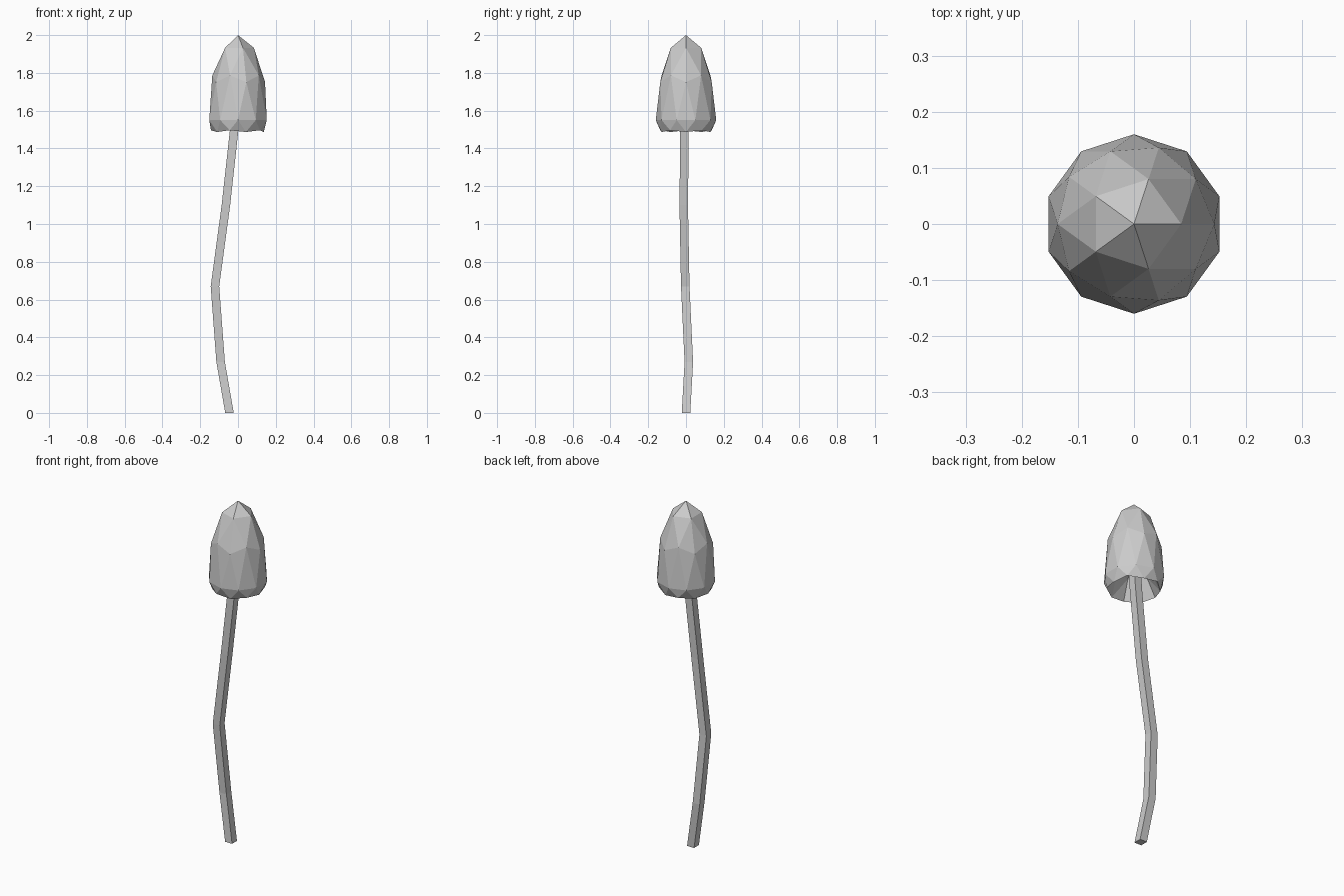
import bpy
import bmesh

cube = bpy.data.objects.get("Cube")
if cube:
    bpy.data.objects.remove(cube, do_unlink=True)

grey = bpy.data.materials.new("plain_grey")
grey.use_nodes = True
colour = (0.6, 0.6, 0.6, 1)
grey.diffuse_color = colour
grey.node_tree.nodes["Principled BSDF"].inputs["Base Color"].default_value = colour


def add_object(name, bm):
    bmesh.ops.recalc_face_normals(bm, faces=bm.faces)
    mesh = bpy.data.meshes.new(name)
    bm.to_mesh(mesh)
    bm.free()
    mesh.materials.append(grey)
    obj = bpy.data.objects.new(name, mesh)
    bpy.context.collection.objects.link(obj)
    return obj


# Cap: faceted sphere, stretched above, flattened below and hollowed underneath
RADIUS, RIM_Z = 0.16, 1.55
bm = bmesh.new()
bmesh.ops.create_icosphere(bm, subdivisions=2, radius=1)
for v in bm.verts:
    h = v.co.z
    v.co.x *= RADIUS
    v.co.y *= RADIUS
    if h > -0.01:
        v.co.z = RIM_Z + 0.45 * h
    elif h > -0.6:
        v.co.z = RIM_Z + 0.12 * h
    else:
        v.co.z = 1.6 if h > -0.95 else 1.66
add_object("cap", bm)

# Stem: square section following a gently bent path
path = [(-0.045, 0, 0), (-0.092, 0.015, 0.27), (-0.122, -0.004, 0.67),
        (-0.064, -0.012, 1.1), (-0.02, -0.008, 1.5), (-0.008, -0.004, 1.62)]
HALF = 0.0225
bm = bmesh.new()
rings = [[bm.verts.new((x + sx * HALF, y + sy * HALF, z))
          for sx, sy in ((-1, -1), (1, -1), (1, 1), (-1, 1))]
         for x, y, z in path]
for low, high in zip(rings, rings[1:]):
    for i in range(4):
        j = (i + 1) % 4
        bm.faces.new((low[i], low[j], high[j], high[i]))
bm.faces.new(rings[0])
bm.faces.new(rings[-1])
add_object("stem", bm)
